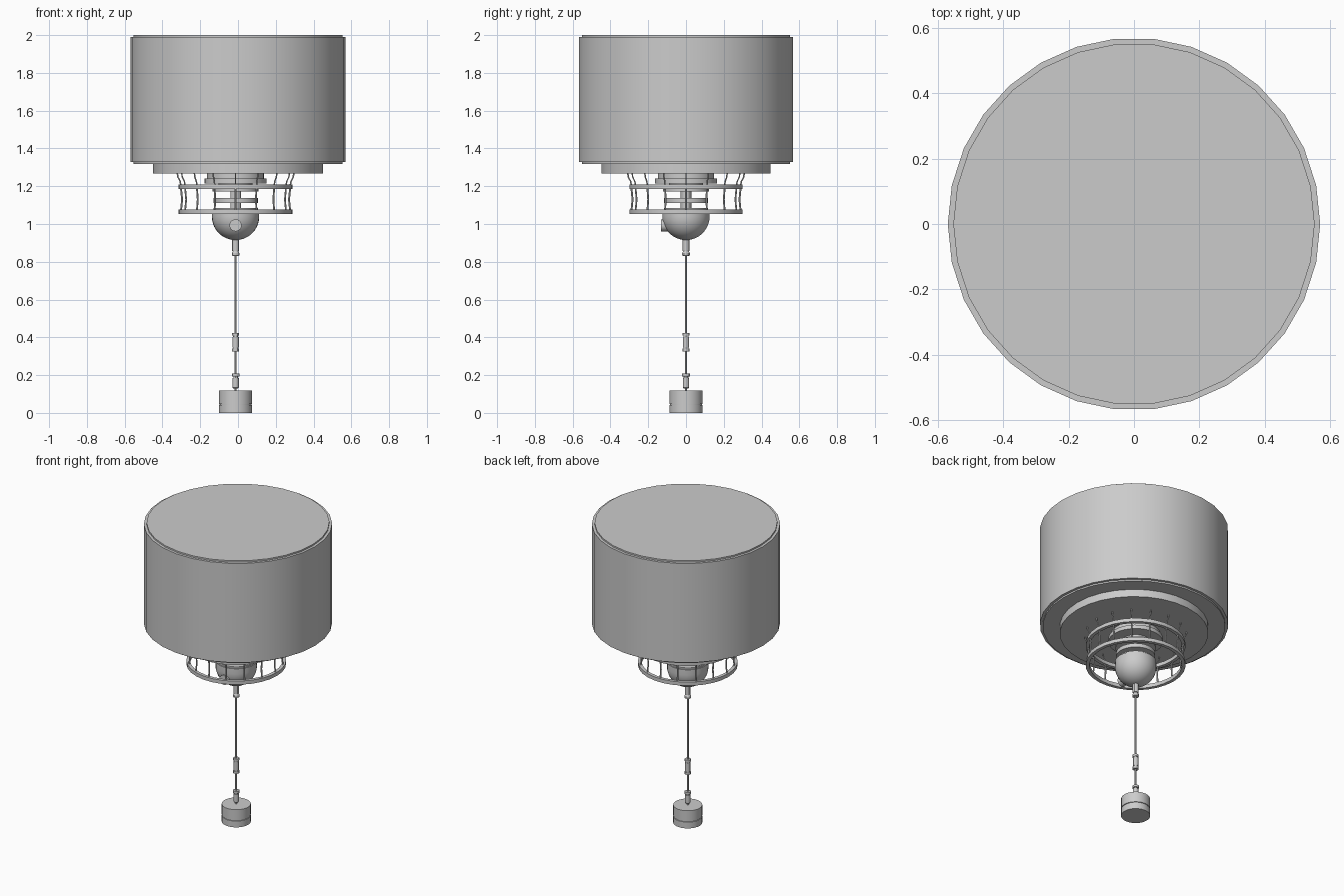
import bpy, bmesh
from math import cos, sin, pi, radians
from mathutils import Matrix, Vector

cube = bpy.data.objects.get("Cube")
if cube:
    bpy.data.objects.remove(cube, do_unlink=True)

grey = bpy.data.materials.new("plain grey")
grey.use_nodes = True
tone = (0.6, 0.6, 0.6, 1)
grey.diffuse_color = tone
grey.node_tree.nodes["Principled BSDF"].inputs["Base Color"].default_value = tone

AXIS = -0.013  # hanging parts sit slightly off the drum centre


def finish(name, bm, x=0):
    bmesh.ops.recalc_face_normals(bm, faces=bm.faces)
    mesh = bpy.data.meshes.new(name)
    bm.to_mesh(mesh)
    bm.free()
    obj = bpy.data.objects.new(name, mesh)
    bpy.context.collection.objects.link(obj)
    obj.location.x = x
    mesh.materials.append(grey)
    bpy.ops.object.select_all(action="DESELECT")
    obj.select_set(True)
    bpy.context.view_layer.objects.active = obj
    bpy.ops.object.shade_smooth_by_angle(angle=radians(30))
    return obj


def lathe(name, profile, sides, x=AXIS, closed=False):
    """Spin a list of (radius, height) points around z."""
    bm = bmesh.new()
    rings = [[bm.verts.new((r * cos(2 * pi * i / sides), r * sin(2 * pi * i / sides), z))
              for i in range(sides)] for r, z in profile]
    pairs = list(zip(rings, rings[1:]))
    if closed:
        pairs.append((rings[-1], rings[0]))
    else:
        bm.faces.new(rings[0])
        bm.faces.new(rings[-1])
    for a, b in pairs:
        for i in range(sides):
            j = (i + 1) % sides
            bm.faces.new((a[i], a[j], b[j], b[i]))
    return finish(name, bm, x)


def disc(name, r, z0, z1, sides=30, x=AXIS):
    return lathe(name, [(r, z0), (r, z1)], sides, x)


def hoop(name, r0, r1, z0, z1):
    return lathe(name, [(r0, z0), (r1, z0), (r1, z1), (r0, z1)], 30, closed=True)


def rods(name, path, count, radius):
    """Repeat a thin rod following (radius, height) points around the axis."""
    bm = bmesh.new()
    for k in range(count):
        turn = Matrix.Rotation(2 * pi * k / count, 4, "Z")
        rings = [[bm.verts.new(turn @ Vector((r + radius * cos(a * pi / 3),
                                              radius * sin(a * pi / 3), z)))
                  for a in range(6)] for r, z in path]
        for a, b in zip(rings, rings[1:]):
            for i in range(6):
                j = (i + 1) % 6
                bm.faces.new((a[i], a[j], b[j], b[i]))
        bm.faces.new(rings[0])
        bm.faces.new(rings[-1])
    return finish(name, bm, AXIS)


# Big drum with stepped rims, and the plate beneath it
lathe("drum", [(0.553, 1.318), (0.553, 1.328), (0.57, 1.328), (0.57, 1.99),
               (0.553, 1.99), (0.553, 2.0)], 30, x=0)
disc("base_plate", 0.45, 1.268, 1.319, x=0)

# Cage
hoop("upper_hoop", 0.28, 0.302, 1.184, 1.208)
hoop("lower_hoop", 0.28, 0.302, 1.052, 1.076)
rods("cage_bars", [(0.289, 1.07), (0.283, 1.13), (0.289, 1.19)], 16, 0.005)
rods("cage_hooks", [(0.289, 1.2), (0.293, 1.225), (0.306, 1.25), (0.308, 1.27)], 16, 0.004)

# Stacked plates around the central post
disc("mounting_collar", 0.15, 1.238, 1.27)
disc("mounting_flange", 0.165, 1.214, 1.24)
disc("upper_spacer", 0.09, 1.184, 1.216)
disc("upper_plate", 0.122, 1.171, 1.186)
disc("central_post", 0.028, 1.06, 1.18, 12)
disc("middle_plate", 0.118, 1.112, 1.138)
disc("lower_plate", 0.118, 1.076, 1.086)

# Rounded housing and its front knob
bowl = [(0.125 * sin(t * pi / 20) + 0.0005, 1.04 - 0.125 * cos(t * pi / 20)) for t in range(11)]
lathe("housing", bowl + [(0.125, 1.076)], 30)
knob = disc("front_knob", 0.032, 0.08, 0.132, 20)
knob.rotation_euler.x = radians(90)
knob.location.z = 0.993

# Pull rod with fittings
disc("pull_rod", 0.006, 0.11, 0.93, 10)
lathe("top_fitting", [(0.018, 0.858), (0.018, 0.92)], 12)
lathe("top_collar", [(0.008, 0.83), (0.02, 0.833), (0.02, 0.847), (0.012, 0.86)], 12)
lathe("middle_fitting", [(0.019, 0.325), (0.019, 0.34), (0.014, 0.34), (0.014, 0.347),
                         (0.017, 0.347), (0.017, 0.402), (0.014, 0.402), (0.014, 0.409),
                         (0.019, 0.409), (0.019, 0.424)], 12)
lathe("lower_fitting", [(0.01, 0.128), (0.017, 0.134), (0.017, 0.186), (0.012, 0.186),
                        (0.012, 0.193), (0.02, 0.193), (0.02, 0.208)], 12)

# Hanging weight with a groove
lathe("weight", [(0.088, 0), (0.088, 0.042), (0.084, 0.043), (0.084, 0.047),
                 (0.088, 0.048), (0.088, 0.118)], 30)
